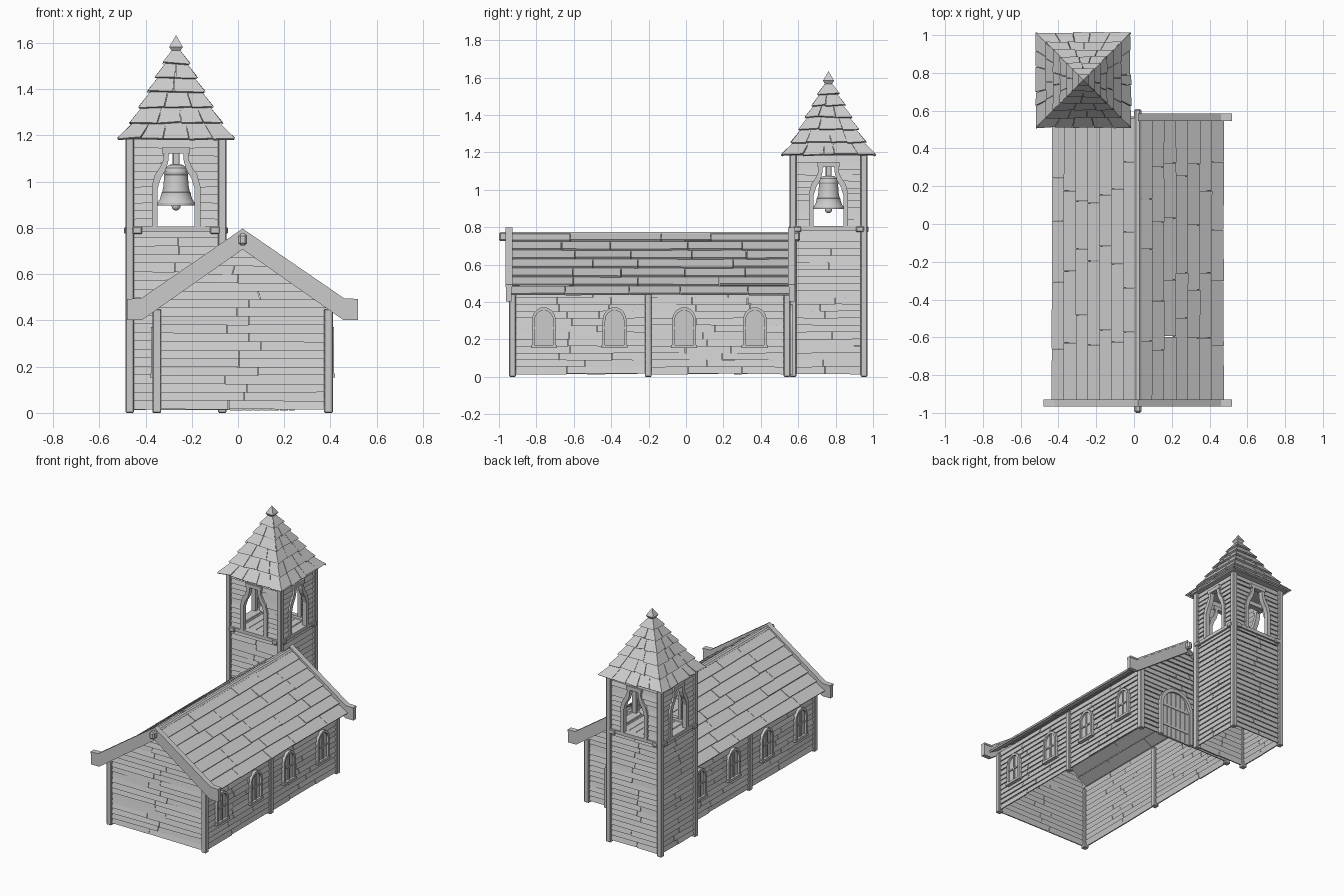
import bpy, bmesh, math, random
from mathutils import Vector as V, Matrix

if "Cube" in bpy.data.objects:
    bpy.data.objects.remove(bpy.data.objects["Cube"])
random.seed(4)
R = random.uniform
Z = V((0, 0, 1))
NX, TC = 0.02, V((-0.268, 0.762, 0))   # nave centre line, tower centre


def finish(name, bm, bevel=0, smooth=False):
    bmesh.ops.recalc_face_normals(bm, faces=bm.faces)
    me = bpy.data.meshes.new(name)
    for f in bm.faces:
        f.smooth = smooth
    bm.to_mesh(me)
    bm.free()
    if smooth:
        me.set_sharp_from_angle(angle=math.radians(35))
    ob = bpy.data.objects.new(name, me)
    bpy.context.collection.objects.link(ob)
    if bevel:
        m = ob.modifiers.new("bevel", 'BEVEL')
        m.width, m.segments = bevel, 1
    return ob


def box(bm, c, s):
    bmesh.ops.create_cube(bm, size=1, matrix=Matrix.Translation(V(c)) @ Matrix.Diagonal((*s, 1)))


def prism(bm, pts, vec):
    a = [bm.verts.new(p) for p in pts]
    b = [bm.verts.new(V(p) + vec) for p in pts]
    bm.faces.new(a)
    bm.faces.new(b[::-1])
    for i in range(len(a)):
        j = (i + 1) % len(a)
        bm.faces.new((a[i], a[j], b[j], b[i]))


def boards(bm, o, u, v, n, s0, s1, rows, span, piece, lift=0.011, jit=0.003, thick=0.008):
    """Overlapping courses of boards on the plane o,u,v; span(s) gives the intervals along u."""
    step = (s1 - s0) / rows
    for r in range(rows):
        lo, hi = s0 + r * step, s0 + (r + 1) * step
        for (a0, a1), (b0, b1) in zip(span(lo), span(hi)):
            k = max(1, round((a1 - a0) / piece + R(-0.4, 0.4)))
            cuts = [0] + [(i + R(-0.25, 0.25)) / k for i in range(1, k)] + [1]
            for f, g in zip(cuts, cuts[1:]):
                gap = 0.0015 / max(a1 - a0, 0.05)
                f2, g2 = f + (gap if f > 0 else 0), g - (gap if g < 1 else 0)
                e = lift + R(-0.002, 0.002)

                def P(t, top, j=0):
                    a = (b0 + (b1 - b0) * t) if top else (a0 + (a1 - a0) * t)
                    return o + u * a + v * ((hi if top else lo) + j) + n * (0.001 if top else e)
                prism(bm, [P(f2, 0, R(-jit, jit)), P(g2, 0, R(-jit, jit)),
                           P(g2, 1, 0.002), P(f2, 1, 0.002)], n * -thick)


def ribbon(bm, o, u, n, inner, outer, d0, d1):
    """Flat moulding between two (u, z) curves."""
    M = lambda p: o + u * p[0] + Z * p[1] + n * d0
    for i in range(len(inner) - 1):
        prism(bm, [M(inner[i]), M(inner[i + 1]), M(outer[i + 1]), M(outer[i])], n * (d1 - d0))


def arch(w, z0, zs, rise, k=12):
    return [(w, z0)] + [(w * math.cos(math.pi * i / k), zs + rise * math.sin(math.pi * i / k))
                        for i in range(k + 1)] + [(-w, z0)]


def obox(bm, o, u, n, a, z, d):
    """Box given by ranges along u, z and the outward direction."""
    prism(bm, [o + u * p + Z * q + n * d[0] for p, q in
               ((a[0], z[0]), (a[1], z[0]), (a[1], z[1]), (a[0], z[1]))], n * (d[1] - d[0]))


# nave walls: clapboards on the sides and gables
bm = bmesh.new()
for s in (1, -1):
    boards(bm, V((NX + s * 0.37, 0, 0)), V((0, 1, 0)), Z, V((s, 0, 0)), 0.015, 0.46, 12,
           lambda z: [(-0.93, -0.2), (-0.2, 0.54)], 0.3)
    h = lambda z: [(-min(0.37, max(0.004, (0.745 - z) / 0.755)), min(0.37, max(0.004, (0.745 - z) / 0.755)))]
    boards(bm, V((NX, -0.928 if s < 0 else 0.54, 0)), V((1, 0, 0)), Z, V((0, s, 0)),
           0.015, 0.745, 20, h, 0.35)
finish("nave_wall_boards", bm)

# nave posts
bm = bmesh.new()
for s in (1, -1):
    for y in (-0.928, -0.202, 0.54):
        box(bm, (NX + s * 0.371, y, 0.225), (0.038, 0.036, 0.45))
finish("nave_posts", bm, 0.004)

# nave roof planks
bm = bmesh.new()
for s in (1, -1):
    boards(bm, V((NX + s * 0.448, 0, 0.437)), V((0, 1, 0)), V((-s * 0.45, 0, 0.34)).normalized(),
           V((s * 0.34, 0, 0.45)).normalized(), 0, 0.553, 7, lambda z: [(-0.935, 0.558)], 0.35, 0.013, 0.003, 0.012)
finish("nave_roof_planks", bm)

# ridge beam
bm = bmesh.new()
box(bm, (NX, -0.195, 0.75), (0.038, 1.61, 0.05))
finish("ridge_beam", bm, 0.009)

# barge boards with flared feet, the rear left one stops at the tower
bm = bmesh.new()
prof = [(0, 0.797), (0.44, 0.495), (0.5, 0.493), (0.5, 0.402), (0.435, 0.402), (0, 0.707)]
for s, y in ((1, -0.962), (-1, -0.962), (1, 0.55)):
    prism(bm, [V((NX + s * x, y, z)) for x, z in prof], V((0, 0.03, 0)))
    edge = [(0, 0.797), (0.44, 0.495), (0.5, 0.493)]       # raised top moulding
    for (xa, za), (xb, zb) in zip(edge, edge[1:]):
        prism(bm, [V((NX + s * x, y - 0.004, z)) for x, z in
                   ((xa, za), (xb, zb), (xb, zb - 0.012), (xa, za - 0.012))], V((0, 0.038, 0)))
finish("barge_boards", bm)

# arched windows on both sides
fr, pn = bmesh.new(), bmesh.new()
for s in (1, -1):
    for y in (-0.76, -0.382, -0.01, 0.368):
        o, u, n = V((NX + s * 0.37, y, 0)), V((0, 1, 0)), V((s, 0, 0))
        inner, outer = arch(0.05, 0.17, 0.3, 0.055), arch(0.064, 0.16, 0.3, 0.072)
        ribbon(fr, o, u, n, inner, outer, 0, 0.026)
        obox(fr, o, u, n, (-0.07, 0.07), (0.153, 0.17), (0, 0.03))
        obox(fr, o, u, n, (-0.005, 0.005), (0.165, 0.355), (0, 0.02))
        obox(fr, o, u, n, (-0.05, 0.05), (0.255, 0.265), (0, 0.02))
        prism(pn, [o + u * a + Z * z + n * 0.002 for a, z in inner], n * 0.011)
finish("window_frames", fr)
finish("window_panes", pn)

# arched plank door in the rear gable
bm = bmesh.new()
o, u, n = V((0.105, 0.54, 0)), V((1, 0, 0)), V((0, 1, 0))
ribbon(bm, o, u, n, arch(0.115, 0.01, 0.25, 0.115), arch(0.14, 0.01, 0.25, 0.14), 0, 0.03)
for i in range(6):
    a, b = -0.115 + i * 0.0384, -0.115 + (i + 1) * 0.0384 - 0.004
    top = lambda x: 0.25 + math.sqrt(max(0, 0.115 ** 2 - x * x))
    prism(bm, [o + u * x + Z * z + n * 0.002 for x, z in
               ((a, 0.01), (b, 0.01), (b, top(b)), (a, top(a)))], n * 0.015)
for z in (0.09, 0.24):
    obox(bm, o, u, n, (-0.11, 0.11), (z, z + 0.018), (0.01, 0.021))
finish("door", bm)

# tower posts
bm = bmesh.new()
for sx in (1, -1):
    for sy in (1, -1):
        box(bm, TC + V((sx * 0.2, sy * 0.19, 0.595)), (0.036, 0.036, 1.19))
finish("tower_posts", bm, 0.004)

# tower walls, belfry openings and their frames
wl, fr = bmesh.new(), bmesh.new()
inn = [(0.08, 0.8), (0.08, 0.97), (0.066, 1.015), (0.045, 1.05), (0.034, 1.085), (0.03, 1.13)]
out = [(0.105, 0.8), (0.105, 0.98), (0.092, 1.03), (0.068, 1.065), (0.055, 1.095), (0.052, 1.13)]


def hole(z):
    for (w0, z0), (w1, z1) in zip(inn, inn[1:]):
        if z0 <= z <= z1:
            return w0 + (w1 - w0) * (z - z0) / (z1 - z0) + 0.008
    return 0


for d in (V((1, 0, 0)), V((-1, 0, 0)), V((0, 1, 0)), V((0, -1, 0))):
    u = Z.cross(d)
    half, off = (0.19, 0.195) if d.x else (0.2, 0.186)
    o = TC + d * off
    boards(wl, o, u, Z, d, 0.015, 0.795, 21, lambda z: [(-half, half)], 0.25)
    boards(wl, o, u, Z, d, 0.805, 1.18, 11, lambda z: [(-half, -hole(z)), (hole(z), half)], 0.4)
    for s in (1, -1):
        ribbon(fr, o, u, d, [(s * a, z) for a, z in inn], [(s * a, z) for a, z in out], -0.012, 0.02)
    obox(fr, o, u, d, (-0.06, 0.06), (1.122, 1.148), (-0.012, 0.022))
    obox(fr, o, u, d, (-0.18, 0.18), (0.782, 0.806), (-0.012, 0.018))
finish("tower_wall_boards", wl)
finish("belfry_opening_frames", fr)

# crossed floor beams and belfry floor
bm = bmesh.new()
for s in (1, -1):
    box(bm, TC + V((s * 0.168, 0, 0.79)), (0.042, 0.425, 0.032))
    box(bm, TC + V((0, s * 0.168, 0.789)), (0.45, 0.042, 0.028))
finish("tower_floor_beams", bm, 0.004)
bm = bmesh.new()
for i in range(7):
    box(bm, TC + V((-0.162 + i * 0.054, 0, 0.792)), (0.051, 0.36, 0.014))
finish("belfry_floor", bm)

# tower roof core and shingles
bm = bmesh.new()
bmesh.ops.create_cone(bm, cap_ends=True, segments=4, radius1=0.232 * 2 ** 0.5, radius2=0, depth=0.38,
                      matrix=Matrix.Translation(TC + V((0, 0, 1.373))) @ Matrix.Rotation(math.pi / 4, 4, 'Z'))
finish("tower_roof_core", bm)
bm = bmesh.new()
levels = [(0.242, 1.182), (0.19, 1.25), (0.15, 1.318), (0.113, 1.385), (0.08, 1.447), (0.048, 1.508), (0.015, 1.57)]
for d in (V((1, 0, 0)), V((-1, 0, 0)), V((0, 1, 0)), V((0, -1, 0))):
    u = Z.cross(d)
    for i, ((h0, z0), (h1, z1)) in enumerate(zip(levels, levels[1:])):
        v = d * (h1 - h0) + Z * (z1 - z0)
        ln = v.length
        v.normalize()
        span = lambda s: [(-h0 - 0.009, h0 + 0.009)] if s < ln / 2 else [(-h1, h1)]
        boards(bm, TC + d * h0 + Z * z0, u, v, u.cross(v), 0, ln, 1, span, 0.105, 0.013, 0.006, 0.011)
finish("tower_roof_shingles", bm)


def lathe(name, prof, seg, c, smooth):
    bm = bmesh.new()
    rings = [[bm.verts.new(c + V((r * math.cos(t), r * math.sin(t), z)))
              for t in (math.tau * (k + 0.5) / seg for k in range(seg))] for r, z in prof]
    for a, b in zip(rings, rings[1:]):
        for k in range(seg):
            bm.faces.new((a[k], a[(k + 1) % seg], b[(k + 1) % seg], b[k]))
    bmesh.ops.remove_doubles(bm, verts=bm.verts, dist=1e-5)
    return finish(name, bm, 0, smooth)


# finial, bell, clapper and yoke
lathe("finial", [(0, 1.55), (0.024, 1.55), (0.026, 1.565), (0.042, 1.583), (0, 1.634)], 4, TC, False)
lathe("bell", [(0, 1.075), (0.03, 1.073), (0.046, 1.06), (0.05, 1.045), (0.054, 1.043), (0.054, 1.035),
               (0.051, 1.03), (0.055, 0.98), (0.06, 0.955), (0.064, 0.953), (0.064, 0.946), (0.07, 0.925),
               (0.082, 0.908), (0.082, 0.898), (0.072, 0.9), (0.05, 0.95), (0.042, 1.04), (0, 1.06)], 32, TC, True)
lathe("clapper", [(0, 1.06), (0.006, 1.06), (0.006, 0.912)] +
      [(0.02 * math.sin(t), 0.895 + 0.02 * math.cos(t)) for t in [math.pi * k / 8 for k in range(1, 9)]], 16, TC, True)
bm = bmesh.new()
box(bm, TC + V((0, 0, 1.095)), (0.03, 0.03, 0.06))
box(bm, TC + V((0, 0, 1.14)), (0.39, 0.04, 0.035))
finish("bell_yoke", bm, 0.003)
